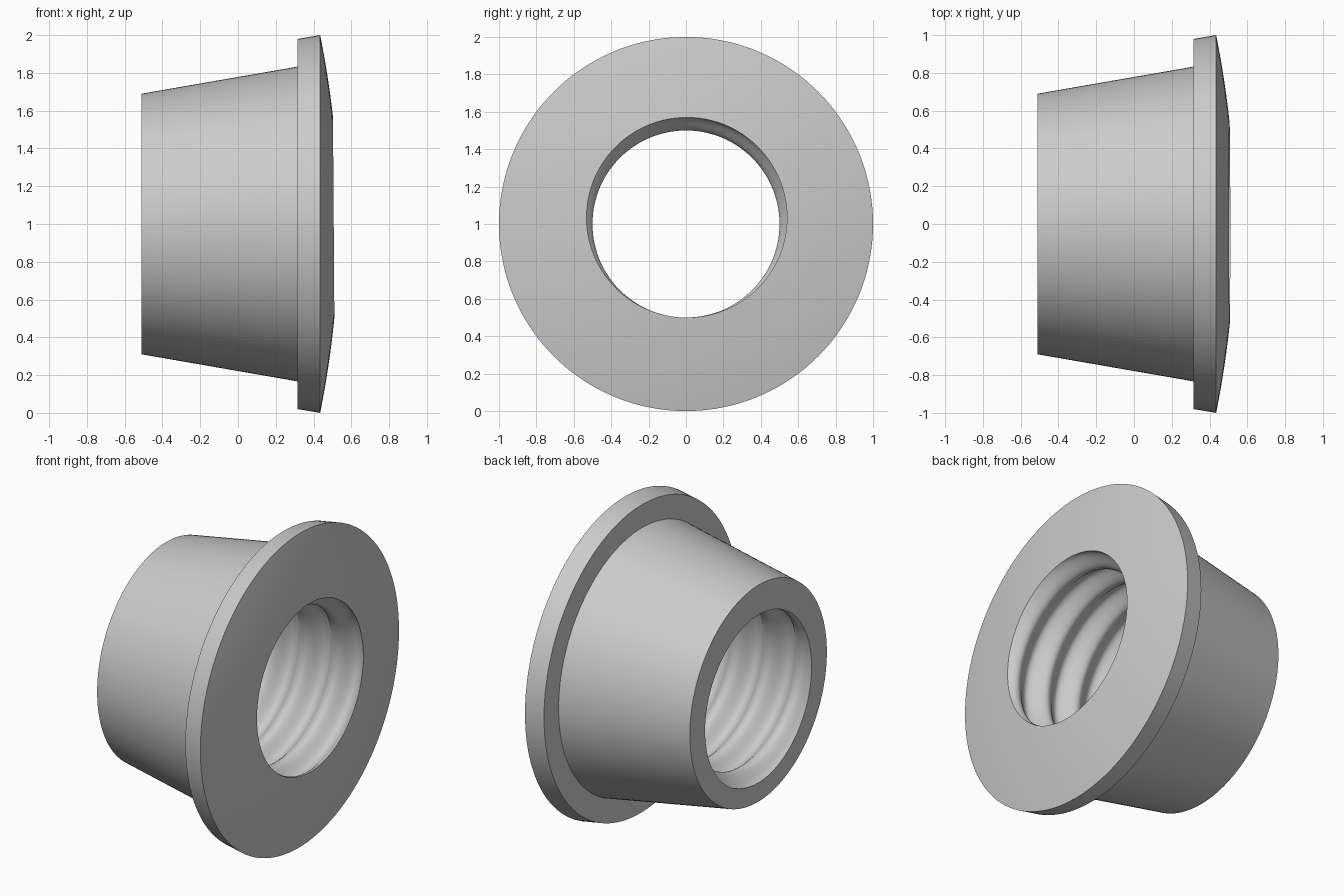
import bpy, bmesh, math

if "Cube" in bpy.data.objects:
    bpy.data.objects.remove(bpy.data.objects["Cube"])

SEG = 144                 # steps around the axis
TURNS = 4.5               # thread turns along the bore
HALF = 0.51               # half length along x
PITCH = 2 * HALF / TURNS


def dome_x(r):
    """Shallow spherical front face."""
    return HALF - (r * r - 0.25) / 10


def bore_r(x, a):
    """Rounded right-hand thread, crest at the top of the front end."""
    return 0.535 + 0.035 * math.cos(a - math.pi / 2 - 2 * math.pi * (x - HALF) / PITCH)


def section(a):
    """Closed (x, radius) outline of the nut at angle a."""
    pts = [(-HALF, 0.69), (0.315, 0.833), (0.315, 0.98)]      # cone and collar back
    lip = bore_r(HALF - 0.004, a)
    for i in range(9):                                        # domed front
        r = 1 + (lip - 1) * i / 8
        pts.append((dome_x(r), r))
    x0, n = dome_x(lip), 100
    for i in range(1, n + 1):                                 # threaded bore
        x = x0 + (-HALF - x0) * i / n
        pts.append((x, bore_r(x, a)))
    return pts


# Flanged nut with threaded bore
bm = bmesh.new()
rows = []
for s in range(SEG):
    a = 2 * math.pi * s / SEG
    rows.append([bm.verts.new((x, r * math.cos(a), 1 + r * math.sin(a)))
                 for x, r in section(a)])
for s in range(SEG):
    p, q = rows[s], rows[(s + 1) % SEG]
    for i in range(len(p)):
        j = (i + 1) % len(p)
        bm.faces.new((p[i], p[j], q[j], q[i]))
bmesh.ops.recalc_face_normals(bm, faces=bm.faces)
mesh = bpy.data.meshes.new("flanged_nut")
bm.to_mesh(mesh)
bm.free()

steel = bpy.data.materials.new("light grey steel")
steel.diffuse_color = (0.6, 0.6, 0.6, 1)
steel.use_nodes = True
steel.node_tree.nodes["Principled BSDF"].inputs["Base Color"].default_value = steel.diffuse_color
mesh.materials.append(steel)

nut = bpy.data.objects.new("flanged_nut", mesh)
bpy.context.collection.objects.link(nut)
bpy.context.view_layer.objects.active = nut
nut.select_set(True)
bpy.ops.object.shade_smooth_by_angle(angle=math.radians(25))
# Keep the collar rim crisp
for e in mesh.edges:
    v = [mesh.vertices[i].co for i in e.vertices]
    if all(abs(math.hypot(c.y, c.z - 1) - 1) < 1e-4 for c in v):
        e.use_edge_sharp = True
